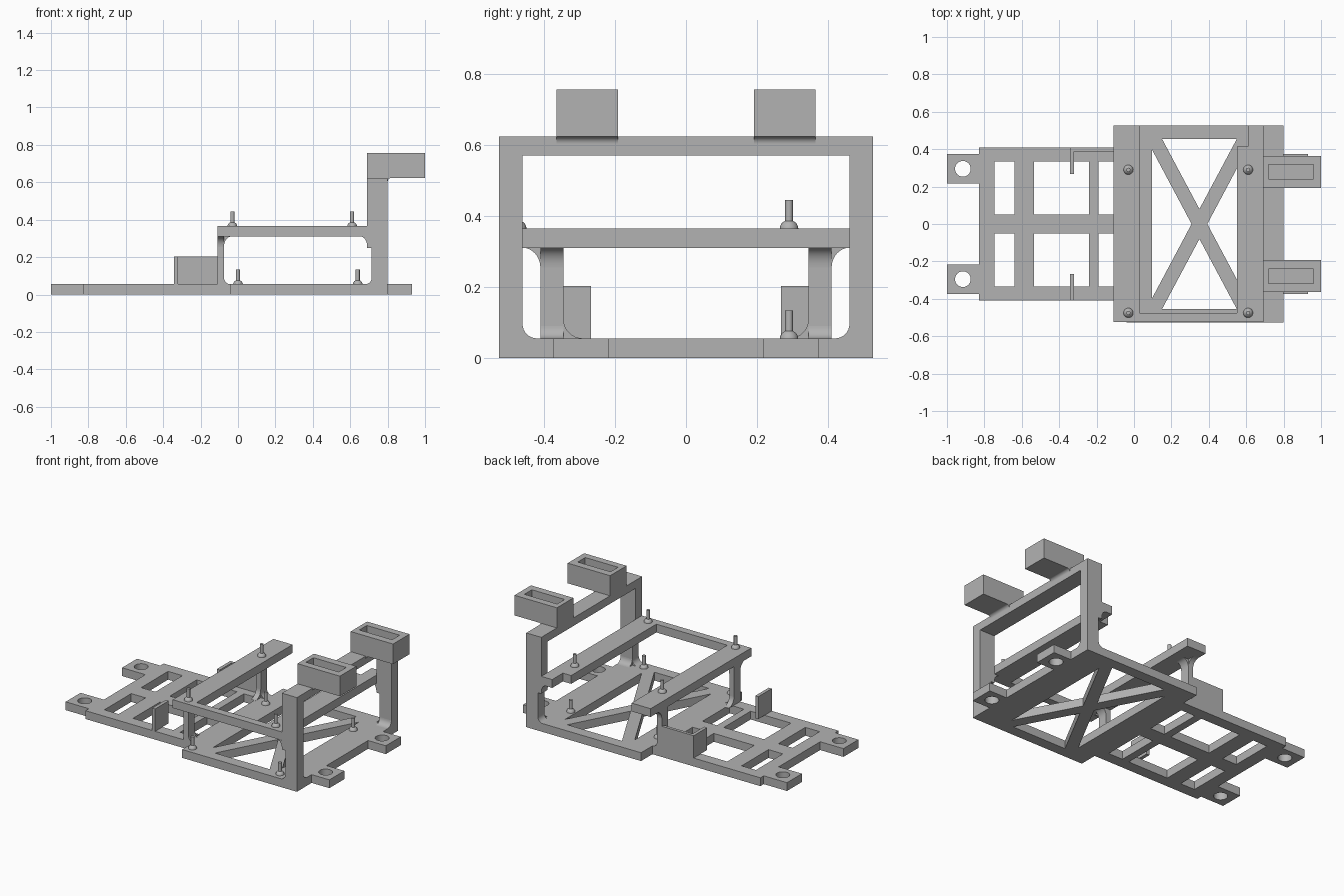
import bpy
import bmesh
from math import cos, sin, pi, radians

if "Cube" in bpy.data.objects:
    bpy.data.objects.remove(bpy.data.objects["Cube"], do_unlink=True)

GREY = (0.45, 0.45, 0.45, 1)
mat = bpy.data.materials.new("plain grey")
mat.use_nodes = True
mat.diffuse_color = GREY
mat.node_tree.nodes["Principled BSDF"].inputs["Base Color"].default_value = GREY

BASE, SHELF_LO, SHELF_HI, TOP = 0.055, 0.31, 0.365, 0.623
AXES = {"x": lambda a, b, t: (t, a, b),
        "y": lambda a, b, t: (a, t, b),
        "z": lambda a, b, t: (a, b, t)}


def finish(name, bm):
    bmesh.ops.remove_doubles(bm, verts=bm.verts, dist=0.0002)
    bmesh.ops.recalc_face_normals(bm, faces=bm.faces)
    me = bpy.data.meshes.new(name)
    bm.to_mesh(me)
    bm.free()
    me.materials.append(mat)
    ob = bpy.data.objects.new(name, me)
    bpy.context.collection.objects.link(ob)
    bpy.ops.object.select_all(action="DESELECT")
    ob.select_set(True)
    bpy.context.view_layer.objects.active = ob
    bpy.ops.object.shade_smooth_by_angle(angle=radians(35))
    return ob


def prism(name, loops, lo, hi, axis="z"):
    """Extrude a filled outline (first loop) with holes (other loops)."""
    cu = bpy.data.curves.new(name + " profile", "CURVE")
    cu.dimensions, cu.fill_mode = "2D", "BOTH"
    cu.extrude = (hi - lo) / 2
    for pts in loops:
        sp = cu.splines.new("POLY")
        sp.points.add(len(pts) - 1)
        for p, (a, b) in zip(sp.points, pts):
            p.co = (a, b, 0, 1)
        sp.use_cyclic_u = True
    tmp = bpy.data.objects.new(name + " profile", cu)
    bpy.context.collection.objects.link(tmp)
    bpy.context.view_layer.update()
    dg = bpy.context.evaluated_depsgraph_get()
    me = bpy.data.meshes.new_from_object(tmp.evaluated_get(dg))
    bm = bmesh.new()
    bm.from_mesh(me)
    bpy.data.objects.remove(tmp)
    bpy.data.curves.remove(cu)
    bpy.data.meshes.remove(me)
    for v in bm.verts:
        v.co = AXES[axis](v.co.x, v.co.y, v.co.z + (lo + hi) / 2)
    return finish(name, bm)


def rect(a0, a1, b0, b1):
    return [(a0, b0), (a1, b0), (a1, b1), (a0, b1)]


def circle(a, b, r, n=32):
    return [(a + r * cos(2 * pi * i / n), b + r * sin(2 * pi * i / n)) for i in range(n)]


def fillet(name, a, b, da, db, lo, hi, axis):
    """Concave corner filler reaching da and db from the corner (a, b)."""
    arc = [(a + da * (1 - sin(t)), b + db * (1 - cos(t)))
           for t in [i * pi / 16 for i in range(9)]]
    prism(name, [[(a, b)] + arc], lo, hi, axis)


def box(name, x, y, z):
    prism(name, [rect(*x, *y)], *z)


# Base plate: outline with tabs, window grid, cross brace and screw holes
half = [(0.93, 0.217), (0.93, 0.373), (0.80, 0.373), (0.80, 0.527), (-0.04, 0.527),
        (-0.04, 0.408), (-0.83, 0.408), (-0.83, 0.373), (-1.0, 0.373), (-1.0, 0.217),
        (-0.83, 0.217)]
outline = [(0.80, 0.217)] + half
outline += [(x, -y) for x, y in reversed(outline)]
holes = []
for s in (1, -1):
    for x0, x1 in ((-0.745, -0.64), (-0.535, -0.24), (-0.19, -0.085)):
        holes.append(rect(x0, x1, *sorted((s * 0.052, s * 0.333))))
    for x in (-0.915, 0.848):
        holes.append(circle(x, s * 0.295, 0.042))
    holes.append([(0.15, s * 0.455), (0.55, s * 0.455), (0.35, s * 0.08)])
    cx = 0.35
    holes.append([(cx + s * 0.255, 0.40), (cx + s * 0.255, -0.40), (cx + s * 0.042, 0)])
prism("base_plate", [outline] + holes, 0, BASE)

# Upright end frame, with its inner face set back below the shelf
for name, z0, x0, x1 in (("end_frame", BASE, 0.715, 0.80),
                         ("end_frame_front", 0.25, 0.69, 0.715)):
    arch = [(-0.527, z0), (-0.46, z0), (-0.46, 0.57), (0.46, 0.57),
            (0.46, z0), (0.527, z0), (0.527, TOP), (-0.527, TOP)]
    prism(name, [arch], x0, x1, "x")

# Raised shelf, open on one side
shelf = [(-0.11, -0.525), (0.69, -0.525), (0.69, 0.527), (0.61, 0.527), (0.61, 0.415),
         (0.55, 0.415), (0.55, -0.475), (0.03, -0.475), (0.03, 0.527), (-0.11, 0.527)]
prism("shelf", [shelf], SHELF_LO, SHELF_HI)

for s, side in ((1, "left"), (-1, "right")):
    leg_y = sorted((s * 0.345, s * 0.41))
    post_y = sorted((s * 0.46, s * 0.527))
    # Shelf legs and their rounded joints
    box(side + "_shelf_leg", (-0.11, -0.075), leg_y, (BASE, SHELF_LO))
    fillet(side + "_leg_head", s * 0.41, SHELF_LO, s * 0.05, -0.055, -0.11, -0.075, "x")
    fillet(side + "_leg_brace", -0.075, SHELF_LO, 0.04, -0.055, *leg_y, "y")
    fillet(side + "_leg_foot", s * 0.345, BASE, -s * 0.055, 0.055, -0.11, -0.075, "x")
    fillet(side + "_leg_toe", -0.075, BASE, 0.035, 0.035, *leg_y, "y")
    # Rounded joints of the end frame
    fillet(side + "_post_foot", s * 0.46, BASE, -s * 0.04, 0.04, 0.715, 0.80, "x")
    fillet(side + "_post_toe", 0.715, BASE, -0.035, 0.035, *post_y, "y")
    fillet(side + "_post_brace", 0.69, SHELF_LO, -0.035, -0.05, *post_y, "y")
    # Slotted holders on top of the frame
    hy = sorted((s * 0.192, s * 0.364))
    sy = sorted((s * 0.24, s * 0.318))
    box(side + "_holder_floor", (0.69, 1.0), hy, (TOP, 0.665))
    prism(side + "_holder", [rect(0.69, 1.0, *hy), rect(0.72, 0.96, *sy)], 0.665, 0.756)
    fillet(side + "_holder_joint", 0.80, TOP, 0.02, -0.02, *hy, "y")
    # Upright stops on the base
    box(side + "_stop", (-0.342, -0.32), sorted((s * 0.267, s * 0.408)), (BASE, 0.203))

box("left_side_wall", (-0.32, -0.11), (0.388, 0.408), (BASE, 0.203))


# Mounting pins: a lathed rod on a domed foot
def pin(name, x, y, z):
    profile = [(0, 0), (0.026, 0), (0.025, 0.006), (0.020, 0.015), (0.011, 0.021),
               (0.011, 0.079), (0, 0.079)]
    bm = bmesh.new()
    vs = [bm.verts.new((x + r, y, z + h)) for r, h in profile]
    es = [bm.edges.new(pair) for pair in zip(vs, vs[1:])]
    bmesh.ops.spin(bm, geom=vs + es, cent=(x, y, z), axis=(0, 0, 1),
                   angle=2 * pi, steps=20)
    finish(name, bm)


for y, side in ((0.29, "left"), (-0.475, "right")):
    for dx, end in ((0, "rear"), (0.64, "front")):
        pin(f"{side}_{end}_upper_pin", -0.03 + dx, y, SHELF_HI)
        pin(f"{side}_{end}_lower_pin", dx, y, BASE)
